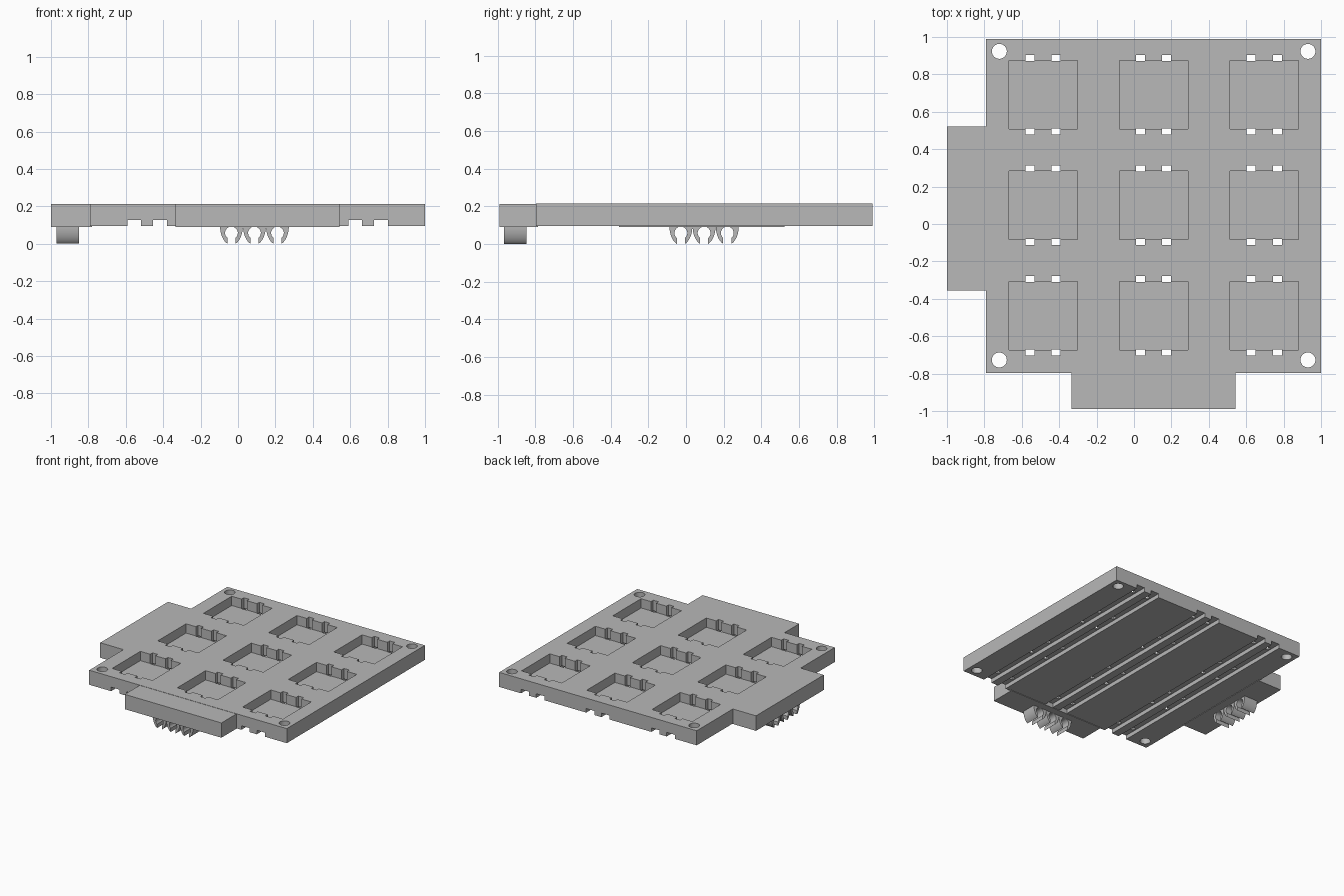
import bpy, bmesh, math
from mathutils import Matrix, Vector

cube = bpy.data.objects.get("Cube")
if cube:
    bpy.data.objects.remove(cube, do_unlink=True)

grey = bpy.data.materials.new("light_grey")
grey.use_nodes = True
grey.diffuse_color = (0.48, 0.48, 0.48, 1)
grey.node_tree.nodes["Principled BSDF"].inputs["Base Color"].default_value = grey.diffuse_color

BOTTOM, TOP = 0.095, 0.214
LEFT, RIGHT, FRONT, BACK = -0.79, 1.0, -0.797, 0.99


def make_object(name, bm):
    bmesh.ops.recalc_face_normals(bm, faces=bm.faces)
    mesh = bpy.data.meshes.new(name)
    bm.to_mesh(mesh)
    bm.free()
    mesh.materials.append(grey)
    obj = bpy.data.objects.new(name, mesh)
    bpy.context.collection.objects.link(obj)
    return obj


def add_box(bm, x0, x1, y0, y1, z0, z1):
    centre = Vector((x0 + x1, y0 + y1, z0 + z1)) / 2
    scale = Matrix.Diagonal((x1 - x0, y1 - y0, z1 - z0, 1))
    bmesh.ops.create_cube(bm, size=1, matrix=Matrix.Translation(centre) @ scale)


def box(name, *bounds):
    bm = bmesh.new()
    add_box(bm, *bounds)
    return make_object(name, bm)


def cut(target, bm):
    cutter = make_object("cutter", bm)
    cutter.hide_render = True
    mod = target.modifiers.new("cut", "BOOLEAN")
    mod.operation = "DIFFERENCE"
    mod.solver = "EXACT"
    mod.object = cutter
    bpy.context.view_layer.objects.active = target
    bpy.ops.object.modifier_apply(modifier=mod.name)
    bpy.data.objects.remove(cutter, do_unlink=True)


# Base plate with square pockets, pin slots, underside channels and screw holes
plate = box("base_plate", LEFT, RIGHT, FRONT, BACK, BOTTOM, TOP)
columns = [0.105 + 0.591 * i for i in (-1, 0, 1)]
rows = [0.1 + 0.591 * i for i in (-1, 0, 1)]
half = 0.183

pockets, slots, channels, holes = (bmesh.new() for _ in range(4))
for x in columns:
    for side in (-1, 1):
        c = x + side * 0.069
        add_box(channels, c - 0.037, c + 0.037, -1.2, 1.2, 0, 0.128)
    for y in rows:
        add_box(pockets, x - half, x + half, y - half, y + half, 0.138, 0.4)
        for side in (-1, 1):
            c = x + side * 0.07
            for end in (-1, 1):
                y0, y1 = sorted((y + end * (half - 0.003), y + end * (half + 0.03)))
                add_box(slots, c - 0.024, c + 0.024, y0, y1, 0, 0.4)
for x in (LEFT + 0.07, RIGHT - 0.07):
    for y in (FRONT + 0.07, BACK - 0.067):
        bmesh.ops.create_cone(holes, cap_ends=True, segments=32, radius1=0.04, radius2=0.04,
                              depth=1, matrix=Matrix.Translation((x, y, 0)))
for cutters in (pockets, channels, slots, holes):
    cut(plate, cutters)

# Side tabs, slightly lower than the plate underneath
box("front_tab", -0.333, 0.543, -0.99, -0.785, 0.091, 0.212)
box("side_tab", -1.0, -0.78, -0.355, 0.522, 0.091, TOP)


def clip_profile():
    """Open C shape: half-ellipse outside, round hole inside, gap at the bottom."""
    gap, radius, hole_z, root = 0.022, 0.034, 0.058, 0.095
    end = math.acos(gap / 0.061)
    outer = [(0.061 * math.cos(a), root - 0.101 * math.sin(a))
             for a in (end * i / 10 for i in range(11))]
    start = -math.acos(gap / radius)
    inner = [(radius * math.cos(a), hole_z + radius * math.sin(a))
             for a in (start + (math.pi / 2 - start) * i / 12 for i in range(13))]
    right = [(x, max(z, 0)) for x, z in outer + inner]
    return right + [(-x, z) for x, z in reversed(right[:-1])]


def clip(name, matrix):
    bm = bmesh.new()
    face = bm.faces.new([bm.verts.new((x, -0.0605, z)) for x, z in clip_profile()])
    grown = bmesh.ops.extrude_face_region(bm, geom=[face], use_keep_orig=True)
    moved = [v for v in grown["geom"] if isinstance(v, bmesh.types.BMVert)]
    bmesh.ops.translate(bm, verts=moved, vec=(0, 0.121, 0))
    bmesh.ops.transform(bm, matrix=matrix, verts=bm.verts)
    obj = make_object(name, bm)
    bpy.ops.object.select_all(action="DESELECT")
    obj.select_set(True)
    bpy.context.view_layer.objects.active = obj
    bpy.ops.object.shade_smooth_by_angle(angle=math.radians(30))


# Three cable clips under each tab
for i in range(3):
    step = (i - 1) * 0.123
    clip(f"front_clip_{i + 1}", Matrix.Translation((0.088 + step, -0.906, 0)))
    clip(f"side_clip_{i + 1}", Matrix.Translation((-0.911, 0.096 + step, 0))
         @ Matrix.Rotation(math.pi / 2, 4, "Z"))
